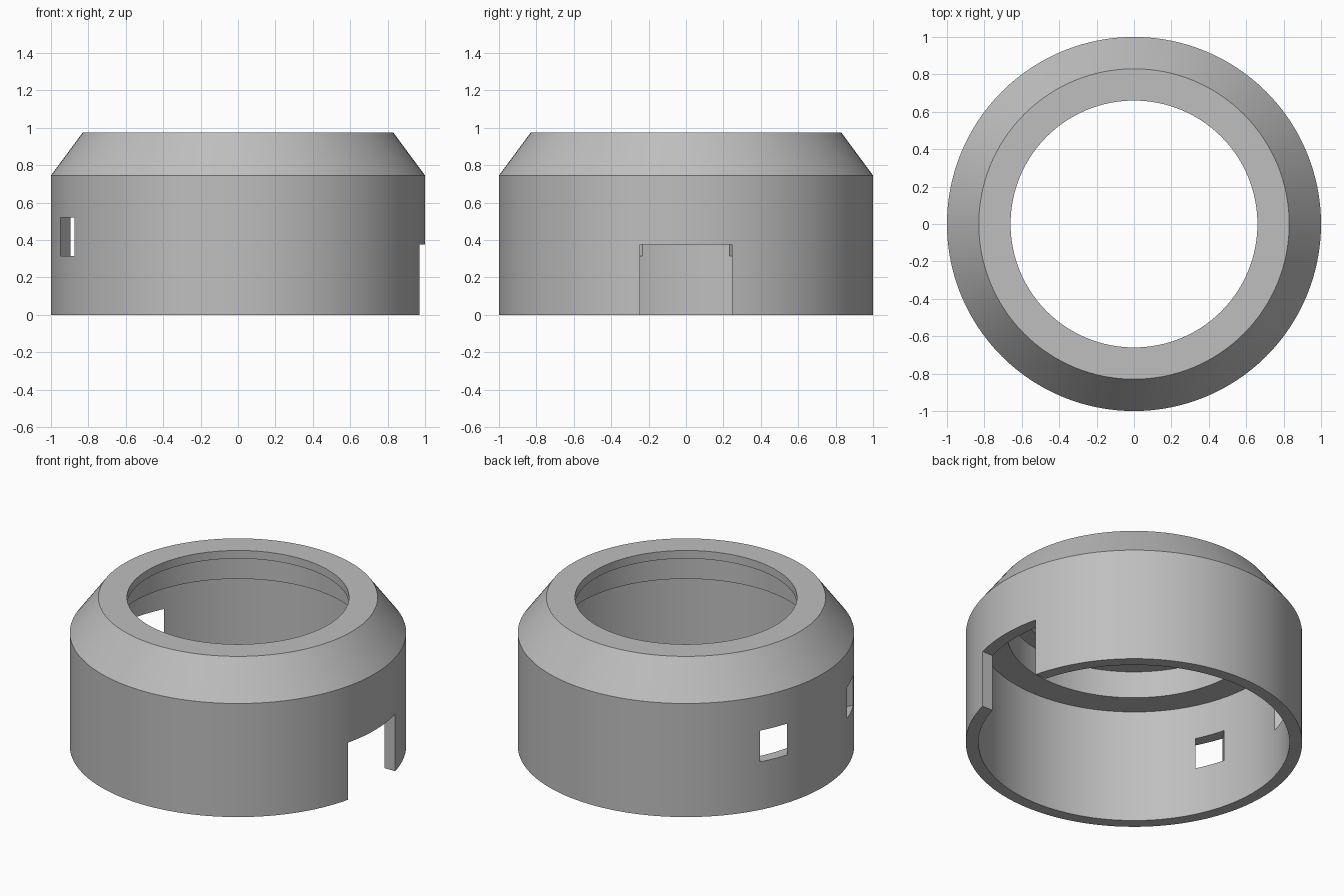
import bpy, bmesh
from math import radians, cos, sin, tau
from mathutils import Matrix

default = bpy.data.objects.get("Cube")
if default:
    bpy.data.objects.remove(default, do_unlink=True)

grey = bpy.data.materials.new("plain grey")
grey.use_nodes = True
colour = (0.52, 0.52, 0.52, 1)
grey.diffuse_color = colour
grey.node_tree.nodes["Principled BSDF"].inputs["Base Color"].default_value = colour


def add_object(name, bm):
    bmesh.ops.recalc_face_normals(bm, faces=bm.faces)
    mesh = bpy.data.meshes.new(name)
    bm.to_mesh(mesh)
    bm.free()
    obj = bpy.data.objects.new(name, mesh)
    mesh.materials.append(grey)
    bpy.context.collection.objects.link(obj)
    return obj


def lathe(name, profile, steps=128):
    """Revolve a closed (radius, height) profile about z."""
    bm = bmesh.new()
    rings = [[bm.verts.new((r * cos(tau * i / steps), r * sin(tau * i / steps), z))
              for r, z in profile] for i in range(steps)]
    n = len(profile)
    for i in range(steps):
        a, b = rings[i], rings[(i + 1) % steps]
        for j in range(n):
            k = (j + 1) % n
            bm.faces.new((a[j], b[j], b[k], a[k]))
    return add_object(name, bm)


def cut_box(target, centre, size, turn=0):
    """Cut a box, turned about the z axis of the model, out of the target."""
    bm = bmesh.new()
    bmesh.ops.create_cube(bm, size=1, matrix=Matrix.Rotation(turn, 4, "Z")
                          @ Matrix.Translation(centre) @ Matrix.Diagonal((*size, 1)))
    cutter = add_object("cutter", bm)
    cutter.hide_render = True
    mod = target.modifiers.new("cut", "BOOLEAN")
    mod.operation = "DIFFERENCE"
    mod.solver = "EXACT"
    mod.object = cutter
    bpy.context.view_layer.objects.active = target
    bpy.ops.object.modifier_apply(modifier=mod.name)
    bpy.data.objects.remove(cutter, do_unlink=True)


# Hollow collar: bevelled shoulder, inner ledge and thin top lip
collar = lathe("collar", [
    (1, 0), (1, 0.745), (0.83, 0.975), (0.66, 0.975), (0.66, 0.922),
    (0.755, 0.922), (0.755, 0.745), (0.925, 0.745), (0.925, 0)])

# Open notch in the lower rim
cut_box(collar, (0.9, 0, 0.1375), (0.6, 0.49, 0.475))

# Pair of slanted windows
for side in (1, -1):
    cut_box(collar, (0.855, side * 0.519, 0.417), (0.4, 0.161, 0.205),
            side * radians(125))

# Smooth walls with crisp edges
bpy.ops.object.select_all(action="DESELECT")
collar.select_set(True)
bpy.context.view_layer.objects.active = collar
bpy.ops.object.shade_smooth_by_angle(angle=radians(30))
